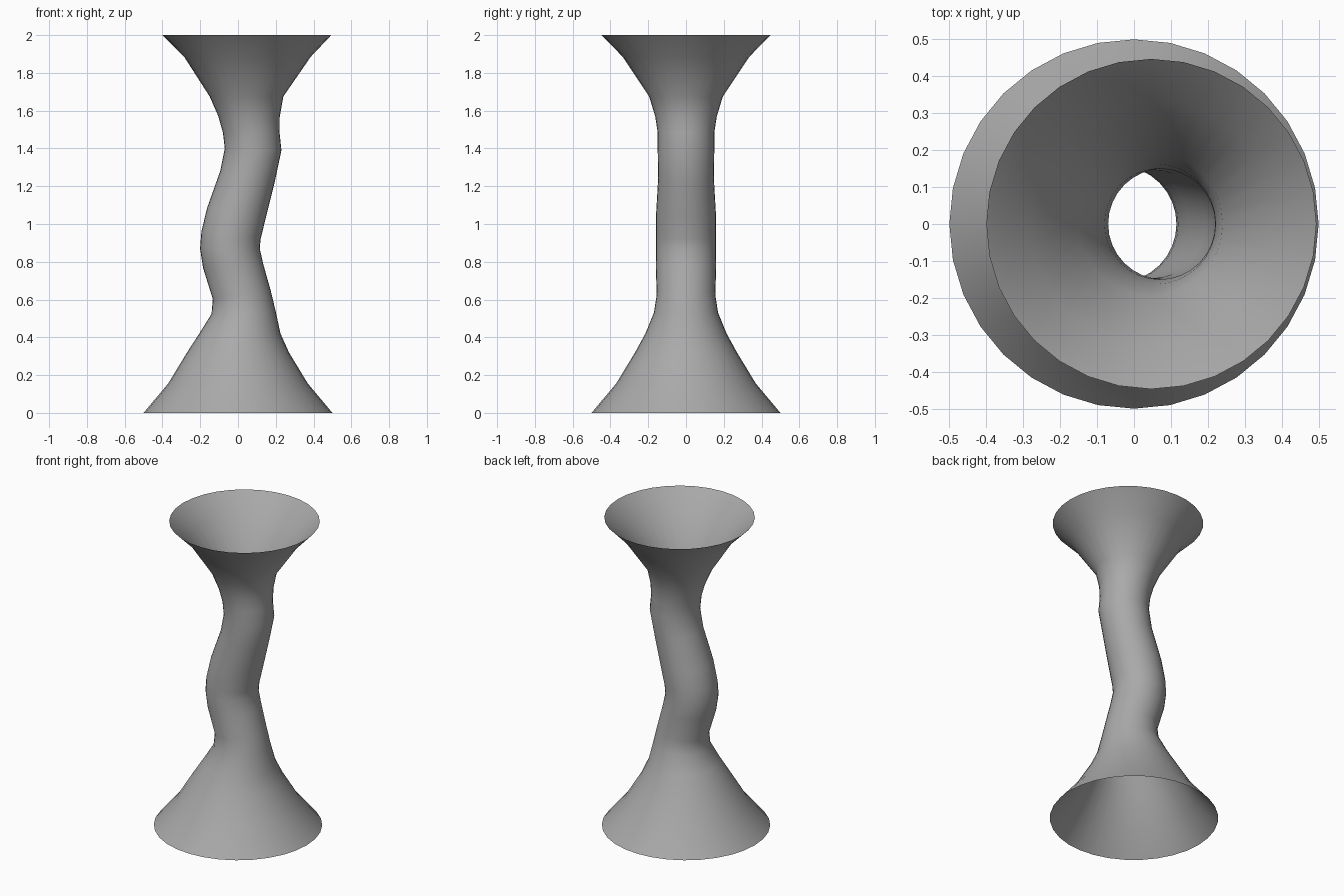
import bpy
import bmesh
from math import sin, cos, radians, tau

SIDES = 32

# Cross-sections from foot to rim: height, sideways offset, radius, tilt in degrees
RINGS = [
    (0, 0, .5, 0),
    (.155, 0, .37, 0),
    (.32, 0, .27, 0),
    (.42, .01, .215, 0),
    (.53, .03, .17, 2),
    (.625, .02, .155, 8),
    (.775, -.025, .16, 3),
    (.87, -.043, .158, 0),
    (.94, -.037, .158, -7),
    (1.06, -.008, .158, -8),
    (1.25, .05, .147, -13),
    (1.395, .08, .15, -2),
    (1.485, .07, .15, 0),
    (1.57, .058, .163, -1),
    (1.675, .045, .195, 0),
    (1.885, .05, .335, 0),
    (2, .047, .447, 0),
]


def make_material(name, colour):
    material = bpy.data.materials.new(name)
    material.use_nodes = True
    material.diffuse_color = colour
    shader = next(node for node in material.node_tree.nodes
                  if node.type == 'BSDF_PRINCIPLED')
    shader.inputs['Base Color'].default_value = colour
    return material


def add_ring(bm, height, offset, radius, tilt):
    """Add one circle of vertices, tilted about the front-to-back axis."""
    slope = radians(tilt)
    ring = []
    for step in range(SIDES):
        angle = tau * step / SIDES
        across = radius * cos(angle)
        ring.append(bm.verts.new((offset + across * cos(slope),
                                  radius * sin(angle),
                                  height + across * sin(slope))))
    return ring


def bridge_rings(bm, lower, upper):
    """Join two circles with outward-facing quads."""
    for step in range(SIDES):
        following = (step + 1) % SIDES
        face = bm.faces.new((lower[step], lower[following],
                             upper[following], upper[step]))
        face.smooth = True


# Remove the default object
default_object = bpy.data.objects.get("Cube")
if default_object:
    bpy.data.objects.remove(default_object, do_unlink=True)

# Open, winding tube with a flared foot and a flared rim
bm = bmesh.new()
rings = [add_ring(bm, *section) for section in RINGS]
for lower, upper in zip(rings, rings[1:]):
    bridge_rings(bm, lower, upper)

mesh = bpy.data.meshes.new("flared_tube")
bm.to_mesh(mesh)
bm.free()
mesh.materials.append(make_material("plain grey", (.4, .4, .4, 1)))
flared_tube = bpy.data.objects.new("flared_tube", mesh)
bpy.context.collection.objects.link(flared_tube)
